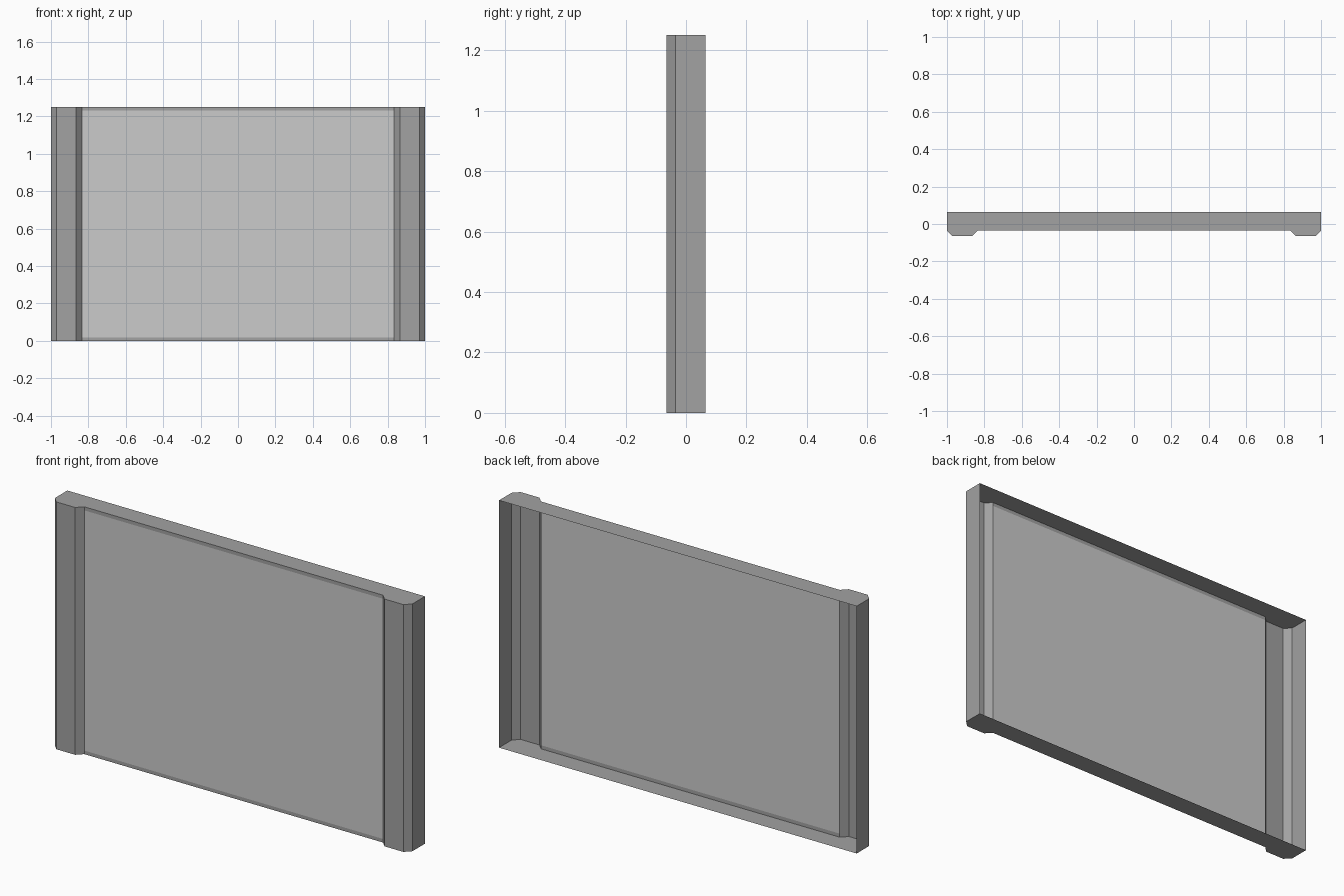
import bpy

if "Cube" in bpy.data.objects:
    bpy.data.objects.remove(bpy.data.objects["Cube"])

H = 1.25            # overall height
BACK, FACE, NOSE = 0.065, -0.035, -0.065
INNER = 0.835       # half width of the opening
LIP = 0.018         # height of the thin lips above and below the panel

# Cross-section of the right-hand post, from its back edge round to the panel
POST = [(1.0, BACK), (1.0, FACE), (0.97, NOSE), (0.865, NOSE), (INNER, FACE)]


def material(name, value):
    mat = bpy.data.materials.new(name)
    mat.diffuse_color = (value, value, value, 1)
    mat.use_nodes = True
    mat.node_tree.nodes["Principled BSDF"].inputs["Base Color"].default_value = mat.diffuse_color
    return mat


def make(name, verts, faces, mat):
    mesh = bpy.data.meshes.new(name)
    mesh.from_pydata(verts, [], faces)
    mesh.materials.append(mat)
    obj = bpy.data.objects.new(name, mesh)
    bpy.context.collection.objects.link(obj)
    return obj


def front_sheet(name, z0, z1, mat):
    verts = [(-INNER, FACE, z0), (INNER, FACE, z0), (INNER, FACE, z1), (-INNER, FACE, z1)]
    return make(name, verts, [(0, 1, 2, 3)], mat)


frame_mat = material("frame_grey", 0.36)
panel_mat = material("panel_grey", 0.8)

# Side posts: bevelled open channels, one mirrored to the other side
n = len(POST)
verts = [(x, y, z) for z in (0, H) for x, y in POST]
faces = [(i, i + n, i + n + 1, i + 1) for i in range(n - 1)]
posts = make("side_posts", verts, faces, frame_mat)
mirror = posts.modifiers.new("mirror", 'MIRROR')
mirror.use_axis[0] = True
mirror.use_mirror_merge = False

# Top and bottom plates follow the full outline; the back stays open
outline = POST + [(-x, y) for x, y in reversed(POST)]
for name, z in (("bottom_plate", 0), ("top_plate", H)):
    order = list(range(len(outline)))
    if z:
        order.reverse()
    make(name, [(x, y, z) for x, y in outline], [order], frame_mat)

# Thin lips and the large light panel between the posts
front_sheet("bottom_lip", 0, LIP, frame_mat)
front_sheet("top_lip", H - LIP, H, frame_mat)
front_sheet("panel", LIP, H - LIP, panel_mat)
